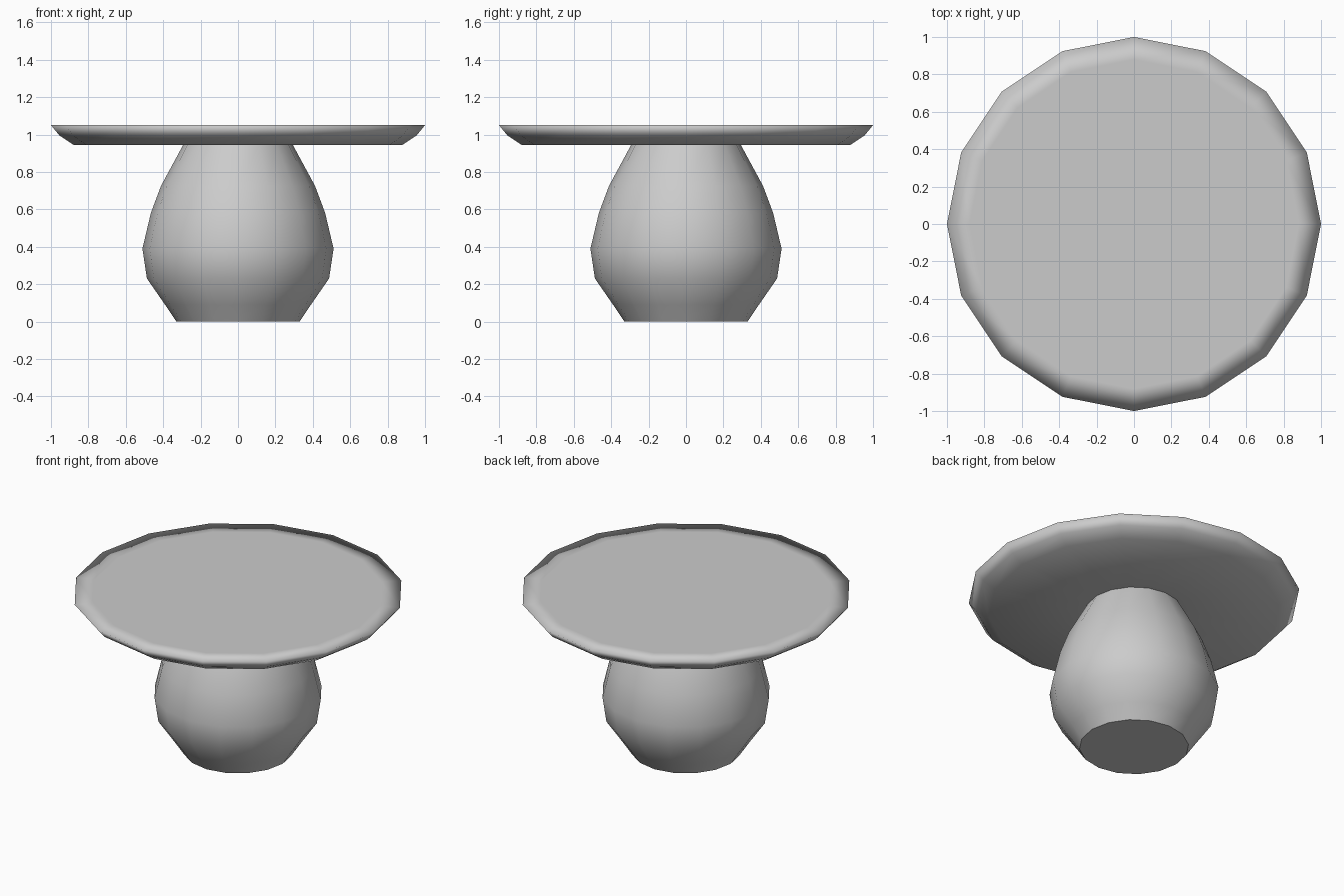
import bpy
import math

cube = bpy.data.objects.get("Cube")
if cube:
    bpy.data.objects.remove(cube, do_unlink=True)

SIDES = 16

grey = bpy.data.materials.new("plain grey")
grey.use_nodes = True
colour = (0.6, 0.6, 0.6, 1.0)
grey.diffuse_color = colour
grey.node_tree.nodes["Principled BSDF"].inputs["Base Color"].default_value = colour


def turned(name, profile, sharp_angle):
    """Closed solid of revolution from (radius, height) rings, bottom to top."""
    verts = []
    for r, z in profile:
        for i in range(SIDES):
            a = math.tau * i / SIDES
            verts.append((r * math.cos(a), r * math.sin(a), z))
    last = (len(profile) - 1) * SIDES
    faces = [tuple(reversed(range(SIDES))), tuple(range(last, last + SIDES))]
    for k in range(len(profile) - 1):
        for i in range(SIDES):
            j = (i + 1) % SIDES
            a, b = k * SIDES, (k + 1) * SIDES
            faces.append((a + i, a + j, b + j, b + i))
    mesh = bpy.data.meshes.new(name)
    mesh.from_pydata(verts, [], faces)
    mesh.materials.append(grey)
    obj = bpy.data.objects.new(name, mesh)
    bpy.context.collection.objects.link(obj)
    bpy.ops.object.select_all(action="DESELECT")
    obj.select_set(True)
    bpy.context.view_layer.objects.active = obj
    bpy.ops.object.shade_smooth_by_angle(angle=math.radians(sharp_angle))
    return obj


# Bulbous pedestal with a crisp flat foot
turned("pedestal", [(0.33, 0), (0.39, 0.09), (0.487, 0.23), (0.511, 0.39),
                    (0.466, 0.58), (0.412, 0.725), (0.29, 0.95)], 50)

# Flat round top with an undercut, softly shaded rim
turned("table_top", [(0.3, 0.945), (0.88, 0.945), (0.955, 0.995),
                     (1.0, 1.05), (0.88, 1.05)], 180)
